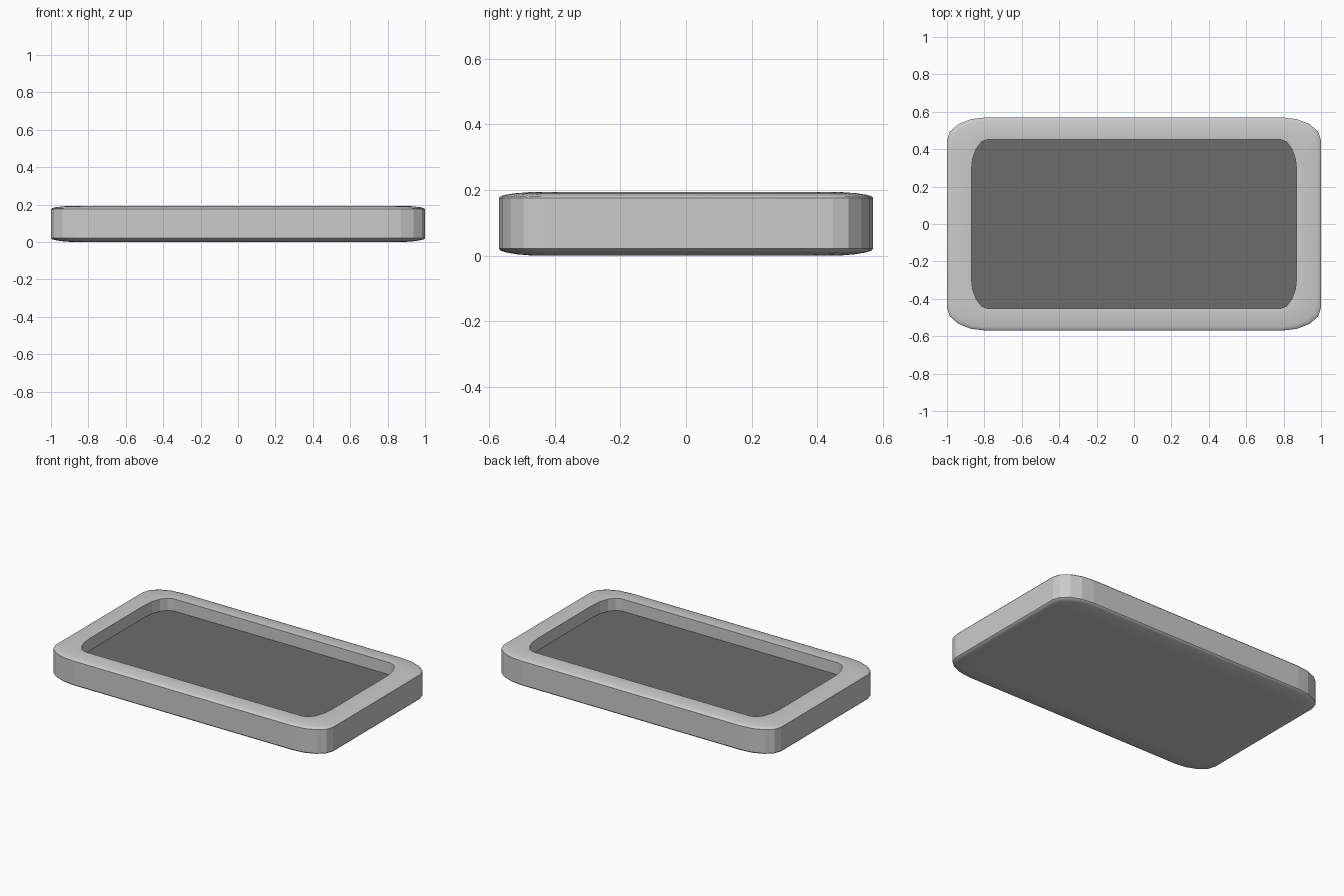
import bpy, bmesh, math

if "Cube" in bpy.data.objects:
    bpy.data.objects.remove(bpy.data.objects["Cube"])

SEG = 4  # facets per rounded corner
OUTER = (1.0, 0.57, 0.21, 0.122)    # half x, half y, corner radius x, corner radius y
INNER = (0.87, 0.453, 0.09, 0.17)


def ring(bm, t, z):
    """Rounded rectangle loop, blended from the outer (t=0) to inner (t=1) outline."""
    hx, hy, rx, ry = (a + (b - a) * t for a, b in zip(OUTER, INNER))
    verts = []
    for q, (sx, sy) in enumerate(((1, 1), (-1, 1), (-1, -1), (1, -1))):
        for i in range(SEG + 1):
            a = math.pi / 2 * (q + i / SEG)
            verts.append(bm.verts.new((sx * (hx - rx) + rx * math.cos(a),
                                       sy * (hy - ry) + ry * math.sin(a), z)))
    return verts


def make_object(name, bm):
    mesh = bpy.data.meshes.new(name)
    bm.to_mesh(mesh)
    bm.free()
    obj = bpy.data.objects.new(name, mesh)
    bpy.context.collection.objects.link(obj)
    return obj


# Tray shell: rounded underside, upright faceted side, crowned rim, inner wall
profile = [(0.85, 0.0), (0.45, 0.004), (0.16, 0.01), (0.04, 0.015), (0.0, 0.021),
           (0.0, 0.175), (0.04, 0.181), (0.16, 0.185), (0.45, 0.190), (0.8, 0.193),
           (1.0, 0.191), (1.0, 0.112)]
bm = bmesh.new()
rings = [ring(bm, t, z) for t, z in profile]
n = len(rings[0])
for k, (lo, hi) in enumerate(zip(rings, rings[1:])):
    for i in range(n):
        j = (i + 1) % n
        face = bm.faces.new((lo[i], lo[j], hi[j], hi[i]))
        face.smooth = k not in (4, 10)
bm.faces.new(rings[0][::-1])
# Keep the wall borders crisp
for k in (4, 5, 10):
    for i in range(n):
        bm.edges.get((rings[k][i], rings[k][(i + 1) % n])).smooth = False
make_object("tray_shell", bm)

# Recessed dark floor panel
bm = bmesh.new()
bm.faces.new(ring(bm, 1.0, 0.112))
floor = make_object("tray_floor", bm)
dark = bpy.data.materials.new("dark_grey")
dark.diffuse_color = (0.15, 0.15, 0.15, 1)
dark.use_nodes = True
dark.node_tree.nodes["Principled BSDF"].inputs["Base Color"].default_value = dark.diffuse_color
floor.data.materials.append(dark)
